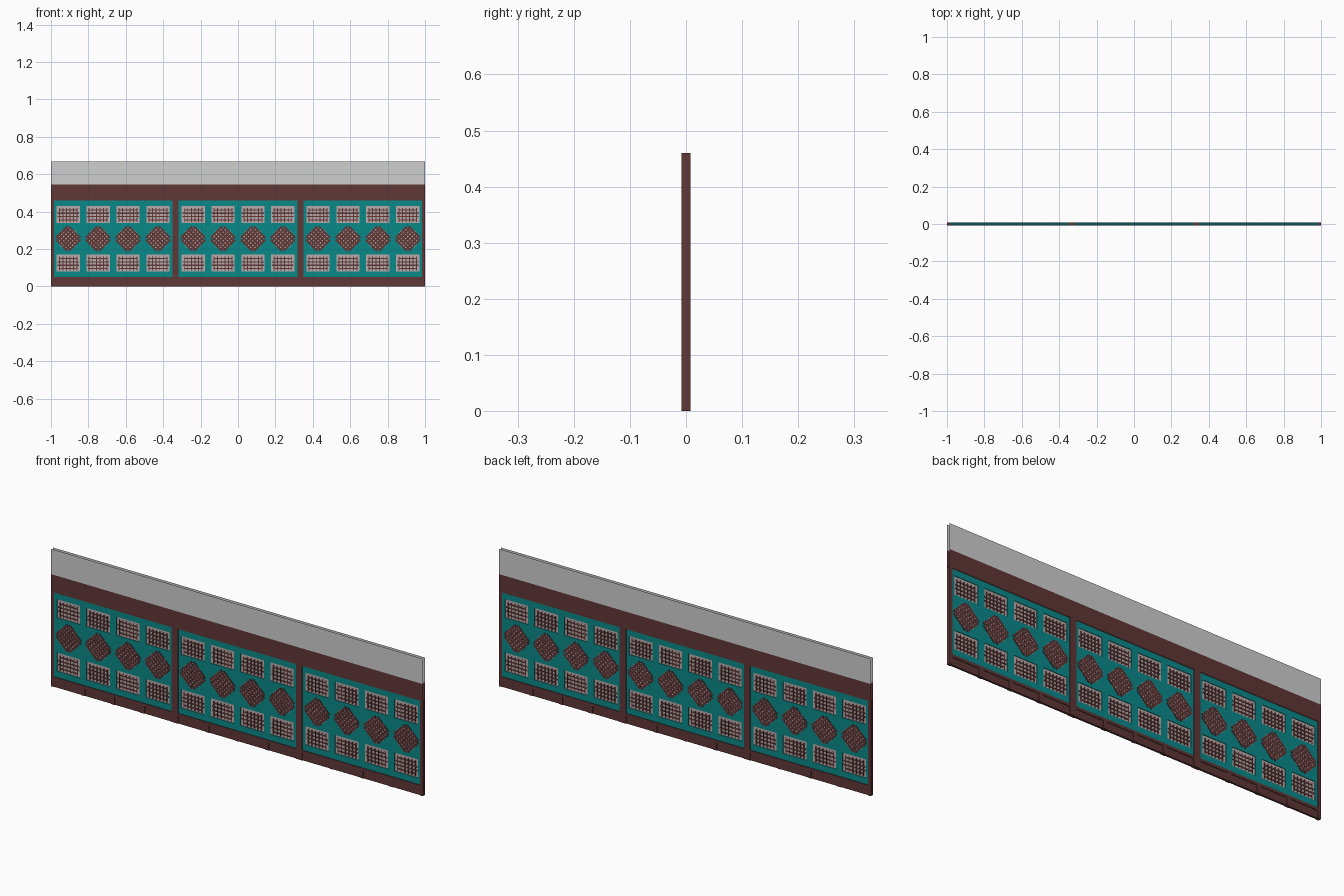
import bpy, bmesh, math
from mathutils import Matrix, Vector

if "Cube" in bpy.data.objects:
    bpy.data.objects.remove(bpy.data.objects["Cube"])


def material(name, rgb):
    m = bpy.data.materials.new(name)
    m.diffuse_color = (*rgb, 1)
    m.use_nodes = True
    m.node_tree.nodes["Principled BSDF"].inputs["Base Color"].default_value = m.diffuse_color
    return m


BROWN = material("dark red brown wood", (0.115, 0.038, 0.038))
TEAL = material("teal paint", (0.003, 0.25, 0.25))
PAPER = material("pale pink paper", (0.50, 0.41, 0.41))
GREY = material("light grey plaster", (0.62, 0.62, 0.62))


def box(bm, x0, x1, z0, z1, half_y):
    size = Matrix.Diagonal((x1 - x0, 2 * half_y, z1 - z0, 1))
    bmesh.ops.create_cube(bm, size=1, matrix=Matrix.Translation(((x0 + x1) / 2, 0, (z0 + z1) / 2)) @ size)


def bar(bm, cx, cz, length, width, half_y, angle):
    m = (Matrix.Translation((cx, 0, cz)) @ Matrix.Rotation(angle, 4, 'Y')
         @ Matrix.Diagonal((length, 2 * half_y, width, 1)))
    bmesh.ops.create_cube(bm, size=1, matrix=m)


def finish(bm, name, mat):
    me = bpy.data.meshes.new(name)
    bm.to_mesh(me)
    bm.free()
    me.materials.append(mat)
    ob = bpy.data.objects.new(name, me)
    bpy.context.collection.objects.link(ob)


T = 0.008                        # half thickness of the wall
PANELS = (-0.668, 0.0, 0.668)    # panel centres
PW, STEP = 0.317, 0.16           # panel half width, window spacing
WIN_W, WIN_H = 0.0625, 0.045     # window half sizes
ROWS = (0.125, 0.385)
Z0, Z1, ROUND_Z = 0.05, 0.46, 0.255

# Frame: end posts, posts between panels, bottom rail with sunken pockets
bm = bmesh.new()
edges = [-1] + [p + s * PW for p in PANELS for s in (-1, 1)] + [1]
for a, b in zip(edges[::2], edges[1::2]):
    box(bm, a, b, 0, Z1, T)
for p in PANELS:
    box(bm, p - PW, p + PW, 0.036, Z0, T)
    box(bm, p - PW, p + PW, 0, 0.036, 0.005)
    for i in (-1, 0, 1):
        box(bm, p + i * STEP - 0.01, p + i * STEP + 0.01, 0, 0.036, T)
finish(bm, "wall_frame", BROWN)

# Teal panels, built as strips around the rectangular windows
bm = bmesh.new()
for p in PANELS:
    cols = [p + (i - 1.5) * STEP for i in range(4)]
    bands = [Z0, ROWS[0] - WIN_H, ROWS[0] + WIN_H, ROWS[1] - WIN_H, ROWS[1] + WIN_H, Z1]
    for a, b in zip(bands[::2], bands[1::2]):
        box(bm, p - PW, p + PW, a, b, 0.005)
    xs = [p - PW] + [c + s * WIN_W for c in cols for s in (-1, 1)] + [p + PW]
    for z in ROWS:
        for a, b in zip(xs[::2], xs[1::2]):
            box(bm, a, b, z - WIN_H, z + WIN_H, 0.005)
finish(bm, "teal_panels", TEAL)

# Window paper and wooden lattices
paper, lattice, rosette = bmesh.new(), bmesh.new(), bmesh.new()
for p in PANELS:
    for i in range(4):
        cx = p + (i - 1.5) * STEP
        for z in ROWS:
            box(paper, cx - WIN_W, cx + WIN_W, z - WIN_H, z + WIN_H, 0.002)
            lz = z - 0.003
            for k in range(4):
                half = 0.058 if k in (1, 2) else 0.05
                bar(lattice, cx, lz + (k - 1.5) * 0.018, 2 * half, 0.006, 0.004, 0)
            for k in range(6):
                bar(lattice, cx + (k - 2.5) * 0.019, lz, 0.074, 0.005, 0.0045, math.pi / 2)
        # round window: paper disc behind crossed diagonal bars
        disc = Matrix.Translation((cx, 0, ROUND_Z)) @ Matrix.Rotation(math.pi / 2, 4, 'X')
        bmesh.ops.create_cone(paper, cap_ends=True, segments=16, radius1=0.057,
                              radius2=0.057, depth=0.0112, matrix=disc)
        for s in (-1, 1):
            for k in range(7):
                d = (k - 3) * 0.0165
                half = min(0.054, math.sqrt(0.066 ** 2 - d * d))
                off = Matrix.Rotation(s * math.pi / 4, 3, 'Y') @ Vector((0, 0, d))
                bar(rosette, cx + off.x, ROUND_Z + off.z, 2 * half, 0.010,
                    0.0068 + s * 0.0003, s * math.pi / 4)
finish(paper, "window_paper", PAPER)
finish(lattice, "window_lattice", BROWN)
finish(rosette, "round_lattice", BROWN)


# Header: open sheets on the front and back, without end faces
def sheets(name, z0, z1, mat):
    bm = bmesh.new()
    for s in (-1, 1):
        pts = [(-1, z0), (1, z0), (1, z1), (-1, z1)][::-s]
        bm.faces.new([bm.verts.new((x, s * T, z)) for x, z in pts])
    finish(bm, name, mat)


sheets("header_beam", Z1, 0.545, BROWN)
sheets("upper_wall", 0.545, 0.668, GREY)
